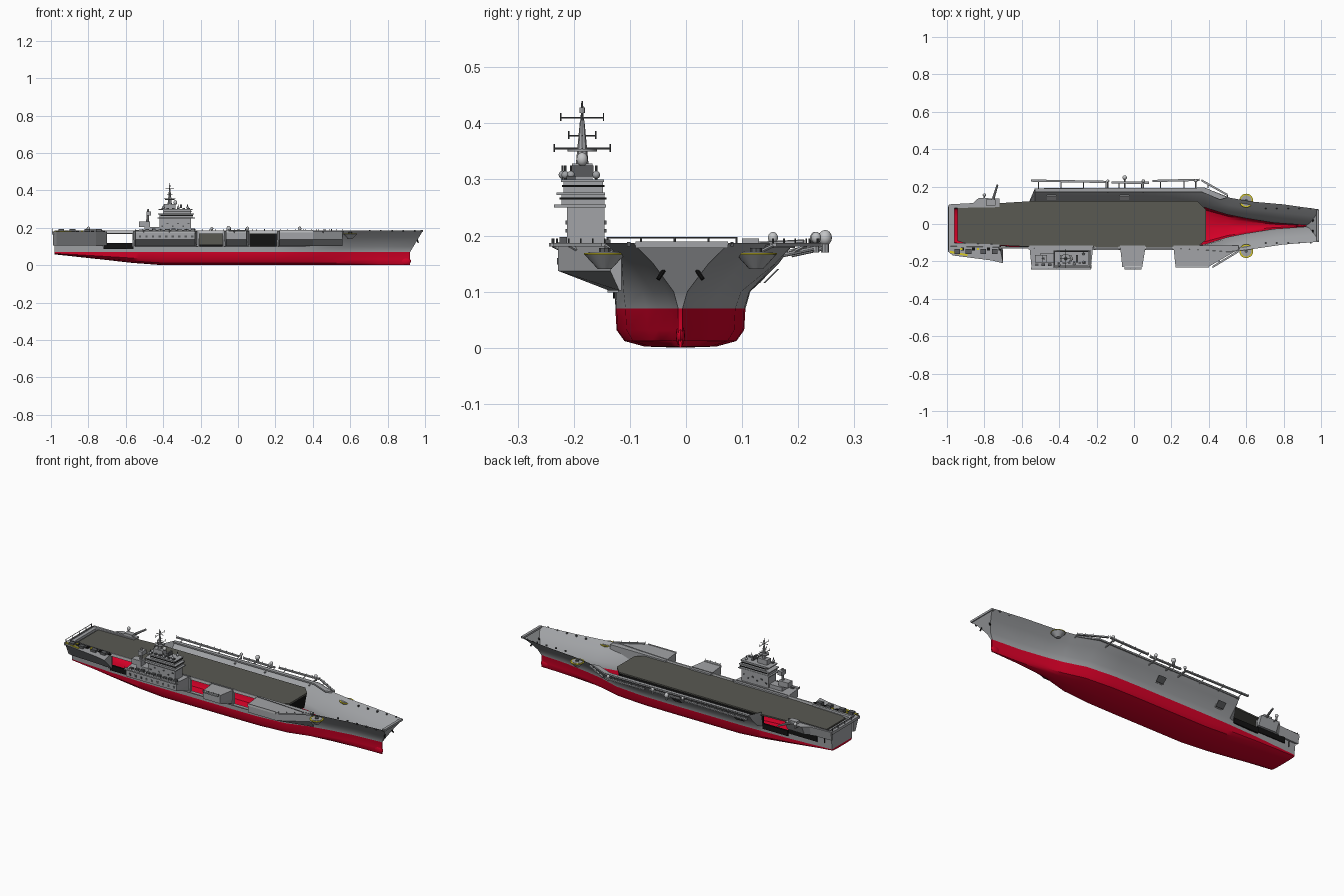
import bpy, bmesh, math
from mathutils import Vector

cube = bpy.data.objects.get("Cube")
if cube:
    bpy.data.objects.remove(cube)


def material(name, r, g, b):
    m = bpy.data.materials.new(name)
    m.use_nodes = True
    m.diffuse_color = (r, g, b, 1)
    m.node_tree.nodes["Principled BSDF"].inputs["Base Color"].default_value = (r, g, b, 1)
    return m


GREY = material("hull grey", .36, .37, .385)
RED = material("bottom red", .66, .0, .02)
OLIVE = material("roof olive grey", .1, .1, .085)
BLACK = material("hangar black", .006, .006, .006)
DARK = material("fitting dark grey", .1, .105, .11)
PALE = material("pale grey", .55, .56, .57)
YELLOW = material("yellow", .7, .6, .02)


def finish(name, bm, *mats, smooth=False):
    bmesh.ops.recalc_face_normals(bm, faces=bm.faces)
    me = bpy.data.meshes.new(name)
    bm.to_mesh(me)
    bm.free()
    for m in mats:
        me.materials.append(m)
    ob = bpy.data.objects.new(name, me)
    bpy.context.collection.objects.link(ob)
    if smooth:
        bpy.ops.object.select_all(action='DESELECT')
        ob.select_set(True)
        bpy.context.view_layer.objects.active = ob
        bpy.ops.object.shade_smooth_by_angle(angle=math.radians(35))
    return ob


def prism(name, top, z0, z1, mat, inner=0, taper=1.0):
    """Upright prism; the foot is drawn towards y = inner by taper."""
    bm = bmesh.new()
    up = [bm.verts.new((x, y, z1)) for x, y in top]
    low = [bm.verts.new((x, inner + (y - inner) * taper, z0)) for x, y in top]
    bm.faces.new(up)
    bm.faces.new(low)
    n = len(up)
    for i in range(n):
        j = (i + 1) % n
        bm.faces.new((up[i], up[j], low[j], low[i]))
    return finish(name, bm, mat)


def box(name, x0, x1, y0, y1, z0, z1, mat):
    return prism(name, [(x0, y0), (x1, y0), (x1, y1), (x0, y1)], z0, z1, mat)


def rod(name, a, b, r, mat, r2=None, sides=8):
    a, b = Vector(a), Vector(b)
    bm = bmesh.new()
    bmesh.ops.create_cone(bm, cap_ends=True, segments=sides, radius1=r,
                          radius2=r if r2 is None else r2, depth=(b - a).length)
    q = (b - a).to_track_quat('Z', 'Y')
    for v in bm.verts:
        v.co = q @ v.co + (a + b) / 2
    return finish(name, bm, mat, smooth=True)


def ball(name, c, size, mat):
    bm = bmesh.new()
    bmesh.ops.create_uvsphere(bm, u_segments=16, v_segments=10, radius=1)
    for v in bm.verts:
        v.co = Vector(c) + Vector(p * s for p, s in zip(v.co, size))
    return finish(name, bm, mat, smooth=True)


# Hull: stations of x, keel height, waterline half width, left and right top half width
STATIONS = [(-.98, .058, .09, .11, .11), (-.72, .03, .107, .11, .115),
            (-.56, .012, .113, .13, .118), (-.53, .01, .114, .2, .12),
            (-.4, 0, .116, .203, .12), (-.21, 0, .116, .203, .12),
            (-.08, 0, .116, .203, .12), (.06, 0, .116, .203, .12),
            (.21, 0, .114, .203, .12), (.38, 0, .098, .203, .13),
            (.5, 0, .06, .15, .14), (.6, 0, .04, .13, .125),
            (.75, 0, .016, .115, .1), (.92, 0, .004, .088, .085)]
MID = -.01
WATER = .07


def section(x, keel, b, top):
    pts = [(b * w, keel + (WATER - keel) * h) for w, h in
           ((0, 0), (.55, .03), (.86, .17), (.98, .45), (1, 1))]
    flare = .68 if top > .19 else .55
    pts += [(b + (top - b) * w, h) for w, h in ((.1, .1), (flare, .15), (1, .187))]
    rake = max(0, x - .4) * 1.15
    return [(x + rake * max(0, z - WATER), y, z) for y, z in pts]


bm = bmesh.new()
GAPS = {1: [(-.72, -.56)], -1: [(-.72, -.56), (-.21, -.08), (.06, .21)]}
rims = {}
for side in (1, -1):
    rows = []
    for x, keel, b, left, right in STATIONS:
        row = section(x, keel, b, left if side > 0 else right)
        rows.append([bm.verts.new((px, MID + side * y, z)) for px, y, z in row])
    rims[side] = rows
    for i in range(len(rows) - 1):
        span = (STATIONS[i][0], STATIONS[i + 1][0])
        for k in range(7):
            if k > 4 and span in GAPS[side]:
                continue
            f = bm.faces.new((rows[i][k], rows[i + 1][k], rows[i + 1][k + 1], rows[i][k + 1]))
            f.material_index = int(k < 4)
# Transom and stem plates
for end in (0, -1):
    for k in range(7):
        a, b = rims[1][end], rims[-1][end]
        f = bm.faces.new((a[k], a[k + 1], b[k + 1], b[k]))
        f.material_index = int(k < 4)
bmesh.ops.remove_doubles(bm, verts=bm.verts, dist=.0005)
finish("hull", bm, GREY, RED, smooth=True)
ball("bow_bulb", (.895, MID, .022), (.03, .008, .02), RED)

# Hangar roof and walls
roof = [(-.945, -.09), (-.9, -.105), (-.55, -.122), (.34, -.122), (.385, -.085),
        (.385, .075), (.34, .122), (-.55, .122), (-.9, .1), (-.945, .09)]
prism("hangar_roof", roof, .168, .176, OLIVE)
for name, x0, x1 in (("aft", -.9, -.72), ("main", -.56, .34)):
    box("hangar_left_wall_" + name, x0, x1, .096, .101, .1, .17, BLACK)
prism("hangar_front_wall", [(.34, -.12), (.383, -.085), (.383, .075), (.34, .118),
                            (.33, .118), (.375, .075), (.375, -.085), (.33, -.12)],
      .1, .17, BLACK, -.005, .72)
box("hangar_rear_wall", -.94, -.935, -.09, .09, .1, .17, BLACK)
box("hangar_inner_panel", -.21, -.08, .09, .095, .11, .17, OLIVE)
for s, y in (("left", .105), ("right", -.125)):
    box("gap_sill_" + s, -.72, -.56, y - .005, y + .005, .088, .118, BLACK)
for i, (x0, x1) in enumerate(GAPS[-1]):
    box(f"opening_header_{i}", x0, x1, -.13, -.122, .17, .187, PALE)
    for j, x in enumerate((x0, x1)):
        box(f"opening_post_{i}_{j}", x - .004, x + .004, -.136, -.12, .1, .18, GREY)

# Left side shelf, hatches and gallery
prism("left_shelf", [(-.53, .172), (-.53, .19), (.38, .194), (.5, .142), (.46, .13), (.36, .172)],
      .178, .186, GREY)
for x in (-.44, -.05):
    for name, y, mat in (("outer", .162, DARK), ("inner", .15, PALE)):
        prism("left_hatch_" + name, [(x - .024, y), (x + .024, y), (x + .024, y + .004), (x - .024, y + .004)],
              .115, .14, mat, .07, .735)

# Right side platforms
for name, x0, x1, x2, tip in (("island", -.56, -.22, -.23, -.228), ("middle", -.075, .06, .045, -.225),
                              ("forward", .21, .56, .4, -.228)):
    outline = [(x0, -.115), (x0 + .012, tip), (x2, tip), (x1, -.135), (x1, -.115)]
    prism(name + "_platform", outline, .137, .184, GREY)
    prism(name + "_platform_foot", outline, .102, .137, GREY, -.115, .2)
    box(name + "_platform_edge", x0 + .012, x2, tip - .004, tip, .176, .188, PALE)
box("right_gallery_ledge", -.55, .36, -.14, -.12, .098, .103, GREY)
for i in range(9):
    x = -.53 + i * .035
    box("platform_locker", x, x + .02, -.225, -.212, .184, .191 + .003 * (i % 3), DARK)
    box("platform_side_door", x, x + .012, -.23, -.227, .148, .16, DARK)

# Stern platforms
prism("stern_right_platform", [(-.99, -.1), (-.72, -.11), (-.7, -.21), (-.76, -.195), (-.97, -.168),
                               (-.99, -.15)], .105, .18, GREY, -.1, .35)
prism("stern_left_platform", [(-.99, .085), (-.72, .09), (-.72, .135), (-.83, .14), (-.86, .112),
                              (-.99, .105)], .13, .18, GREY, .09, .5)
box("stern_walkway", -.995, -.96, -.15, .1, .165, .18, GREY)
for y in (-.14, -.08, -.02, .04, .09):
    rod("stern_post", (-.99, y, .18), (-.99, y, .197), .002, DARK)
rod("stern_rail", (-.99, -.14, .196), (-.99, .09, .196), .0015, DARK)
rod("stern_crane_arm", (-.76, .11, .18), (-.73, .21, .188), .008, GREY, .005)
box("stern_crane_base", -.79, -.74, .1, .13, .175, .195, GREY)
for x in (-.96, -.9, -.82, -.76):
    box("stern_locker", x, x + .03, -.16, -.135, .18, .193, DARK)
    box("stern_side_port", x + .035, x + .05, -.143, -.125, .18, .186, BLACK)
prism("stern_yellow_stripe", [(-.985, -.154), (-.89, -.172), (-.89, -.162), (-.985, -.142)], .18, .184, YELLOW)
for x in (-.93, -.84):
    box("stern_yellow_marker", x, x + .012, -.14, -.128, .18, .187, YELLOW)


# Edge walkways with brackets and railings
def walkway(name, a, b, reach):
    a, b = Vector(a), Vector(b)
    n = max(3, int((b - a).length / .04))
    w = Vector((0, .012))
    prism(name, [a - w / 2, b - w / 2, b + w / 2, a + w / 2], .18, .187, GREY)
    for i in range(n + 1):
        p = a.lerp(b, i / n)
        rod(name + "_rail_post", (p.x, p.y, .186), (p.x, p.y, .195), .0015, DARK, sides=4)
        if i % 3 == 1:
            rod(name + "_bracket", (p.x, p.y, .182), (p.x, p.y - reach, .172), .003, GREY, sides=4)


walkway("left_rear_walkway", (-.55, .232), (-.15, .225), .04)
walkway("left_middle_walkway", (-.12, .222), (.08, .22), .03)
walkway("left_front_walkway", (.1, .23), (.35, .236), .04)
walkway("left_bow_walkway", (.36, .234), (.5, .155), .02)
walkway("right_bow_walkway", (.42, -.23), (.56, -.145), -.02)
walkway("right_island_walkway", (-.55, -.238), (-.23, -.238), -.02)
walkway("right_middle_walkway", (-.05, -.236), (.04, -.236), -.02)

# Domes on the left edge
for x, y, r in ((-.05, .248, .012), (-.14, .23, .008), (.05, .23, .009), (.33, .232, .009), (-.8, .155, .009)):
    rod("dome_stand", (x, y, .17), (x, y, .195), r * .6, GREY)
    rod("dome_arm", (x, y, .178), (x, y - .06, .165), .004, GREY)
    ball("dome", (x, y, .196), (r, r, r * 1.15), PALE)

# Bow tubs, anchors and edge fittings
for s in (1, -1):
    y = MID + s * .135
    rod("bow_tub", (.6, y, .14), (.6, y, .166), .012, GREY, .036, 20)
    rod("bow_tub_rim", (.6, y, .166), (.6, y, .169), .037, YELLOW, sides=20)
    rod("bow_tub_floor", (.6, y, .168), (.6, y, .171), .029, GREY, sides=20)
    rod("bow_tub_drum", (.6, y, .171), (.6, y, .178), .01, DARK)
    rod("anchor", (.955, MID + s * .025, .145), (.963, MID + s * .04, .122), .004, BLACK)
    for i in range(5):
        x = .7 + i * .06
        box("bow_cleat", x, x + .008, MID + s * .092 - .003, MID + s * .092 + .003, .18, .188, DARK)
box("bow_lip", .975, .99, -.09, .075, .178, .189, GREY)

# Island tower
box("island_base", -.42, -.25, -.212, -.145, .18, .25, GREY)
box("island_annex", -.5, -.42, -.205, -.155, .18, .205, GREY)
for z, out in ((.25, .02), (.272, .016), (.295, .008)):
    box("bridge_deck", -.42 - out / 2, -.25 + out, -.215 - out, -.148 + out / 4, z, z + .005, GREY)
box("bridge_lower", -.42, -.243, -.222, -.145, .255, .272, GREY)
box("bridge_upper", -.4, -.25, -.218, -.148, .277, .295, GREY)
box("bridge_lower_windows", -.415, -.24, -.225, -.142, .264, .268, BLACK)
box("bridge_upper_windows", -.395, -.247, -.221, -.145, .286, .29, BLACK)
for i in range(6):
    x = -.41 + i * .028
    box("island_port", x, x + .01, -.215, -.142, .205 + .015 * (i % 2), .212 + .015 * (i % 2), DARK)
    box("bridge_roof_locker", x, x + .014, -.213, -.203 + .006 * (i % 2), .3, .306, DARK)
MX, MY = -.365, -.185
prism("tower", [(MX - .03, MY - .018), (MX + .03, MY - .018), (MX + .03, MY + .018), (MX - .03, MY + .018)],
      .3, .328, GREY)
rod("mast", (MX, MY, .32), (MX, MY, .405), .012, GREY, .004)
rod("mast_top", (MX, MY, .405), (MX, MY, .44), .003, DARK, .0015)
rod("mast_drum", (MX, MY, .418), (MX, MY, .428), .005, PALE)
for z, w in ((.355, .05), (.378, .024), (.41, .038)):
    rod("yard", (MX, MY - w, z), (MX, MY + w, z), .0015, DARK)
    rod("yard_fore", (MX - w * .6, MY, z), (MX + w * .6, MY, z), .0015, DARK)
    for s in (-1, 1):
        rod("yard_aerial", (MX, MY + s * w, z - .006), (MX, MY + s * w, z + .008), .0012, DARK)
rod("mast_platform", (MX, MY, .35), (MX, MY, .354), .026, GREY, sides=12)
ball("mast_dome", (MX + .03, MY, .336), (.01, .01, .012), PALE)
for x, y in ((-.27, -.205), (-.27, -.16), (-.4, -.22), (-.32, -.215)):
    rod("bridge_aerial", (x, y, .295), (x, y, .325), .002, DARK)
    ball("bridge_lamp", (x, y, .308), (.007, .007, .007), GREY)
box("radar_panel", -.31, -.3, -.205, -.165, .305, .325, DARK)
rod("rear_mast", (-.485, -.185, .2), (-.48, -.185, .3), .01, GREY, .005)
box("rear_radar", -.49, -.465, -.205, -.165, .265, .288, GREY)
box("rear_cabin", -.53, -.47, -.205, -.165, .205, .235, GREY)
